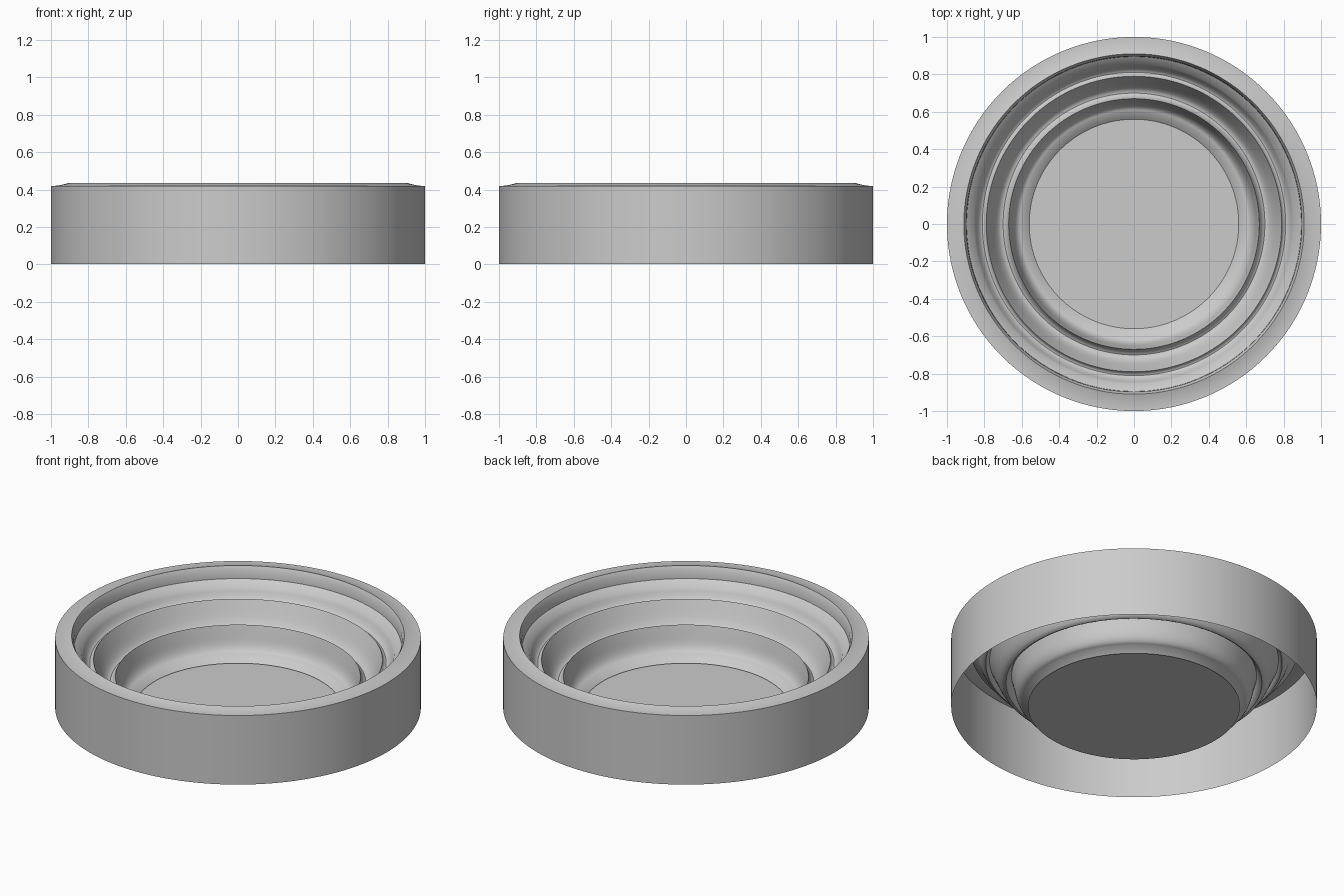
import bpy, bmesh, math

if "Cube" in bpy.data.objects:
    bpy.data.objects.remove(bpy.data.objects["Cube"])

SEG = 128
grey = bpy.data.materials.new("light_grey")
grey.diffuse_color = (0.6, 0.6, 0.6, 1)
grey.use_nodes = True
grey.node_tree.nodes["Principled BSDF"].inputs["Base Color"].default_value = grey.diffuse_color


def lathe(name, profile):
    """Spin an (r, z) profile around the z axis."""
    bm = bmesh.new()
    rings = []
    for r, z in profile:
        if r == 0:
            rings.append([bm.verts.new((0, 0, z))] * SEG)
        else:
            rings.append([bm.verts.new((r * math.cos(2 * math.pi * i / SEG),
                                        r * math.sin(2 * math.pi * i / SEG), z))
                          for i in range(SEG)])
    for a, b in zip(rings, rings[1:]):
        for i in range(SEG):
            j = (i + 1) % SEG
            quad = list(dict.fromkeys((a[i], a[j], b[j], b[i])))
            bm.faces.new(quad).normal_flip()
    me = bpy.data.meshes.new(name)
    bm.to_mesh(me)
    bm.free()
    me.materials.append(grey)
    ob = bpy.data.objects.new(name, me)
    bpy.context.collection.objects.link(ob)
    bpy.ops.object.select_all(action='DESELECT')
    ob.select_set(True)
    bpy.context.view_layer.objects.active = ob
    bpy.ops.object.shade_smooth_by_angle(angle=math.radians(32))
    return ob


def curve(p0, p1, p2, n=8):
    """Quadratic curve for the hollow grooves, without its first point."""
    return [tuple((1 - t) ** 2 * a + 2 * t * (1 - t) * b + t * t * c
                  for a, b, c in zip(p0, p1, p2))
            for t in (k / n for k in range(1, n + 1))]


# stepped bowl with hollow grooves, rim and outer wall, open underneath
bowl = [(0.56, 0.008), (0.60, 0.042)]
bowl += curve((0.60, 0.042), (0.64, 0.045), (0.655, 0.13))
bowl += [(0.67, 0.19)]
bowl += curve((0.67, 0.19), (0.705, 0.09), (0.765, 0.235))
bowl += [(0.79, 0.29)]
bowl += curve((0.79, 0.29), (0.815, 0.235), (0.855, 0.335))
bowl += [(0.895, 0.363), (0.897, 0.409), (0.91, 0.435)]
bowl += curve((0.91, 0.435), (0.955, 0.42), (1.0, 0.42))
bowl += [(1.0, 0.003)]
lathe("stepped_bowl", bowl)

# round base plate
lathe("base_plate", [(0, 0.0), (0.58, 0.0)][::-1])
